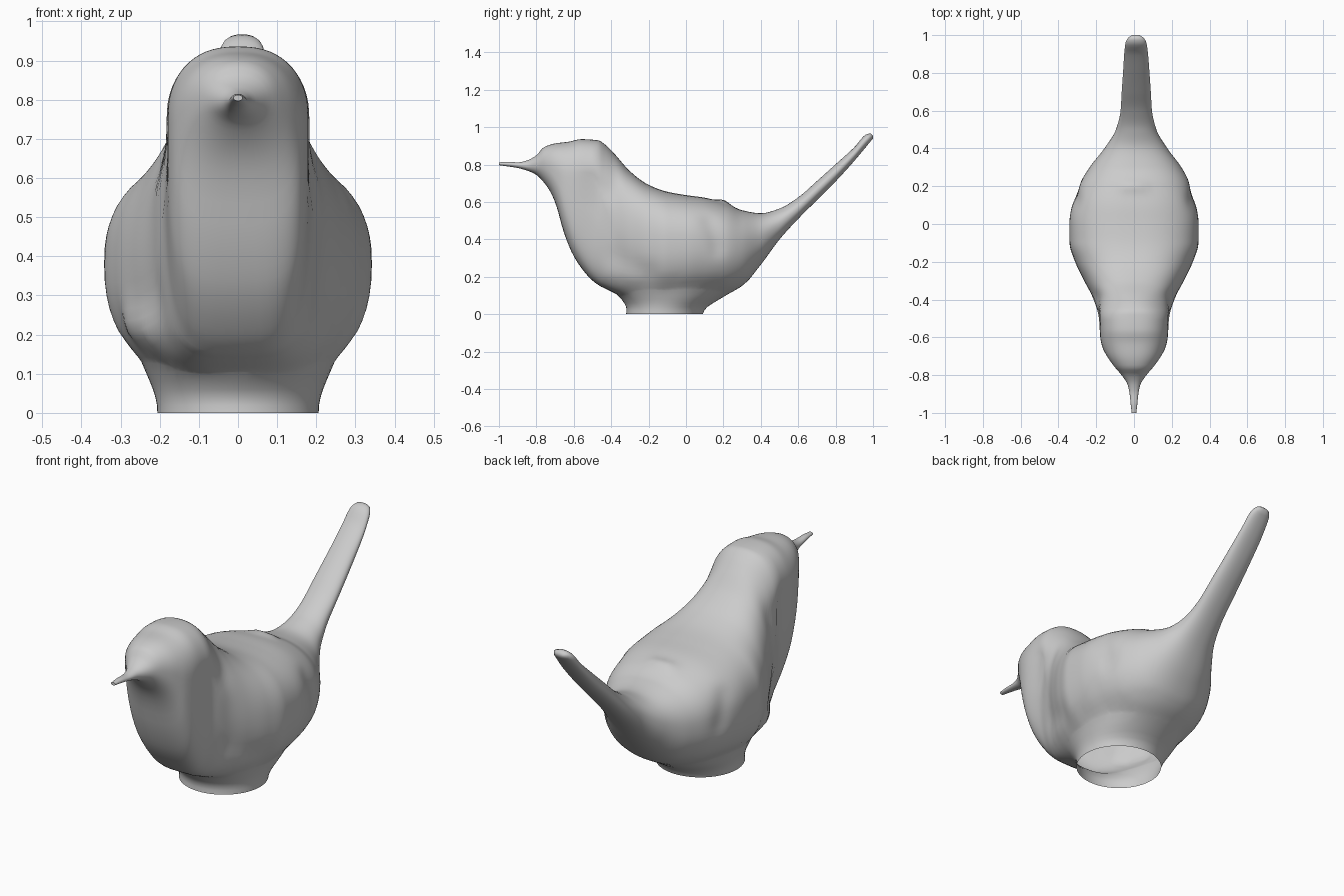
import bpy, bmesh
from math import cos, sin, pi, exp
from mathutils import Vector

if "Cube" in bpy.data.objects:
    bpy.data.objects.remove(bpy.data.objects["Cube"])

# Side and top outlines of the bird, read along y (beak to tail tip)
TOP = [(-1, .812), (-.95, .815), (-.9, .812), (-.85, .822), (-.8, .85), (-.76, .893), (-.7, .913),
       (-.63, .922), (-.56, .936), (-.47, .93), (-.43, .905), (-.38, .855), (-.3, .765), (-.2, .692),
       (-.1, .655), (0, .637), (.1, .623), (.22, .59), (.3, .556), (.4, .54), (.5, .565),
       (.6, .625), (.7, .712), (.8, .802), (.9, .893), (.965, .962), (.988, .967), (1, .955)]
BOTTOM = [(-1, .797), (-.95, .79), (-.9, .782), (-.85, .768), (-.8, .745), (-.76, .705), (-.72, .645),
          (-.69, .57), (-.66, .46), (-.63, .375), (-.6, .31), (-.55, .235), (-.5, .18), (-.45, .145),
          (-.4, .12), (-.3, .08), (-.1, .06), (.1, .08), (.2, .1), (.3, .15), (.4, .265),
          (.5, .4), (.6, .51), (.7, .61), (.8, .71), (.9, .82), (1, .94)]
WIDTH = [(-1, .012), (-.95, .018), (-.9, .023), (-.85, .034), (-.8, .066), (-.75, .108), (-.7, .143),
         (-.65, .168), (-.6, .179), (-.5, .186), (-.4, .214), (-.3, .265), (-.2, .312), (-.1, .341),
         (0, .342), (.1, .329), (.2, .298), (.3, .243), (.4, .167), (.5, .107), (.6, .083),
         (.7, .077), (.8, .07), (.9, .063), (.96, .055), (.985, .042), (1, .02)]
# Height of the widest line (0 bottom .. 1 top) and squareness above / below it
MID = [(-1, .5), (-.75, .5), (-.62, .66), (-.5, .72), (-.43, .55), (-.36, .44), (-.2, .5), (0, .55),
       (.25, .55), (.5, .5), (1, .5)]
SQ_TOP = [(-1, 2), (-.8, 2.1), (-.6, 2.4), (-.47, 2.4), (-.4, 2.2), (-.3, 2.3), (-.1, 2.5), (.2, 2.4),
          (.45, 2.1), (1, 2.2)]
SQ_LOW = [(-1, 2), (-.8, 2.1), (-.6, 3.8), (-.47, 4), (-.32, 2.7), (-.1, 2.35), (.2, 2.2), (1, 2.2)]
SHIFT = [(-1, 0), (.1, 0), (.3, .008), (.6, .012), (.8, .012), (1, .01)]


def curve(pts, y):
    """Smooth curve through the profile points."""
    def slope(i):
        if i == 0 or i == len(pts) - 1:
            (a, p), (b, q) = pts[:2] if i == 0 else pts[-2:]
            return (q - p) / (b - a)
        d0 = (pts[i][1] - pts[i - 1][1]) / (pts[i][0] - pts[i - 1][0])
        d1 = (pts[i + 1][1] - pts[i][1]) / (pts[i + 1][0] - pts[i][0])
        return 2 * d0 * d1 / (d0 + d1) if d0 * d1 > 0 else 0
    i = 0
    while i < len(pts) - 2 and y > pts[i + 1][0]:
        i += 1
    (a, p), (b, q) = pts[i], pts[i + 1]
    h = b - a
    t = min(max((y - a) / h, 0), 1)
    return ((2*t**3 - 3*t*t + 1) * p + (t**3 - 2*t*t + t) * h * slope(i)
            + (3*t*t - 2*t**3) * q + (t**3 - t*t) * h * slope(i + 1))


def loft(name, rings):
    """Skin closed rings of points and cap both ends."""
    bm = bmesh.new()
    loops = [[bm.verts.new(p) for p in r] for r in rings]
    n = len(rings[0])
    for r, s in zip(loops, loops[1:]):
        for i in range(n):
            bm.faces.new((r[i], r[(i + 1) % n], s[(i + 1) % n], s[i]))
    bm.faces.new(loops[0])
    bm.faces.new(loops[-1])
    bmesh.ops.recalc_face_normals(bm, faces=bm.faces)
    me = bpy.data.meshes.new(name)
    bm.to_mesh(me)
    bm.free()
    ob = bpy.data.objects.new(name, me)
    bpy.context.collection.objects.link(ob)
    return ob


def spow(v, e):
    return (1 if v >= 0 else -1) * abs(v) ** e


def section(y, n=64):
    top, low, w = curve(TOP, y), curve(BOTTOM, y), curve(WIDTH, y)
    mid, x0 = low + (top - low) * curve(MID, y), curve(SHIFT, y)
    ring = []
    for k in range(n):
        a = 2 * pi * k / n
        e = 2 / curve(SQ_TOP if sin(a) >= 0 else SQ_LOW, y)
        h = top - mid if sin(a) >= 0 else mid - low
        ring.append((x0 + w * spow(cos(a), e), y, mid + h * spow(sin(a), e)))
    return ring


# Body, head, beak and tail in one skin
bird = loft("bird_body", [section(-1 + 2 * i / 150) for i in range(151)])

# Hand-modelled ridges and hollows: start, end, radius, height
SCULPT = [((.32, .13, .5), (.32, .17, .36), .05, -.012),     # wing edge hollow
          ((.24, -.38, .3), (.3, -.22, .22), .07, -.012),    # hollow behind breast
          ((.18, -.5, .7), (.18, -.42, .66), .06, -.012)]    # neck
SCULPT += [((-a[0], *a[1:]), (-b[0], *b[1:]), r, h) for a, b, r, h in SCULPT]
SCULPT += [((-.04, .2, .6), (.03, .2, .6), .035, .014),      # rump feather
           ((-.26, -.33, .2), (-.28, -.25, .22), .06, .025)]  # left wing tip lump
normals = [v.normal.copy() for v in bird.data.vertices]
for v, nrm in zip(bird.data.vertices, normals):
    p, move = v.co.copy(), 0
    for a, b, r, h in SCULPT:
        a, d = Vector(a), Vector(b) - Vector(a)
        t = min(max((p - a).dot(d) / d.length_squared, 0), 1)
        move += h * exp(-((p - a - d * t).length / r) ** 2)
    v.co = p + nrm * move

# Oval foot flaring into the belly: z, front y, back y, half width
FOOT = [(0, -.32, .09, .206), (.02, -.318, .098, .207), (.04, -.32, .115, .211), (.06, -.328, .145, .217),
        (.08, -.345, .18, .226), (.1, -.365, .215, .236), (.12, -.385, .245, .245),
        (.15, -.39, .25, .25), (.2, -.36, .22, .22), (.25, -.3, .15, .17)]
foot = loft("foot", [[(w * cos(2*pi*k/64), (f + b) / 2 + (b - f) / 2 * sin(2*pi*k/64), z)
                      for k in range(64)] for z, f, b, w in FOOT])

# Fuse foot and body
union = bird.modifiers.new("fuse_foot", 'BOOLEAN')
union.operation, union.solver, union.object = 'UNION', 'EXACT', foot
bpy.context.view_layer.objects.active = bird
bird.select_set(True)
bpy.ops.object.modifier_apply(modifier=union.name)
bpy.data.objects.remove(foot)

# Open the hollow underside and soften the seam where the foot meets the belly
bm = bmesh.new()
bm.from_mesh(bird.data)
bmesh.ops.delete(bm, geom=[f for f in bm.faces if all(v.co.z < .005 for v in f.verts)], context='FACES')
bmesh.ops.triangulate(bm, faces=[f for f in bm.faces if len(f.verts) > 4])
seam = [v for v in bm.verts if .05 < v.co.z < .19 and -.45 < v.co.y < .32]
for _ in range(5):
    bmesh.ops.smooth_vert(bm, verts=seam, factor=.5, use_axis_x=True, use_axis_y=True, use_axis_z=True)
bm.to_mesh(bird.data)
bm.free()
bpy.ops.object.shade_smooth_by_angle(angle=0.9)
